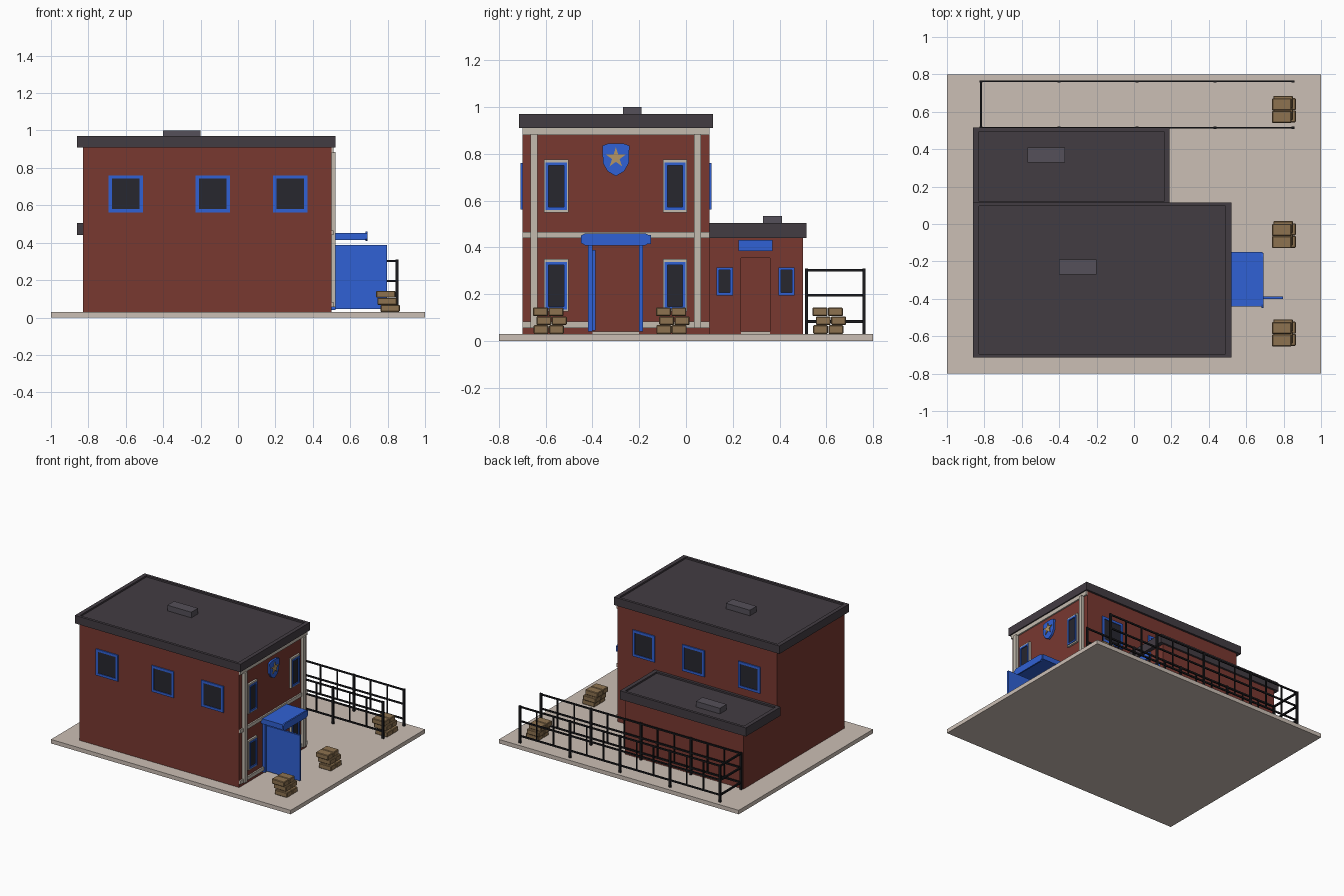
import bpy, bmesh
from math import sin, cos, pi
from mathutils import Matrix, Vector

if "Cube" in bpy.data.objects:
    bpy.data.objects.remove(bpy.data.objects["Cube"])


def material(name, rgb):
    m = bpy.data.materials.new(name)
    m.diffuse_color = (*rgb, 1)
    m.use_nodes = True
    m.node_tree.nodes["Principled BSDF"].inputs["Base Color"].default_value = m.diffuse_color
    return m


BRICK = material("brick", (0.19, 0.04, 0.03))
ROOF = material("roof", (0.055, 0.045, 0.055))
VENT = material("vent", (0.09, 0.08, 0.1))
BLUE = material("blue", (0.03, 0.12, 0.66))
CREAM = material("cream", (0.55, 0.5, 0.43))
PAVING = material("paving", (0.6, 0.52, 0.46))
SACK = material("sack", (0.27, 0.17, 0.08))
IRON = material("iron", (0.01, 0.01, 0.012))
GLASS = material("glass", (0.02, 0.02, 0.028))
GOLD = material("gold", (0.45, 0.3, 0.13))


def finish(name, bm, mat):
    me = bpy.data.meshes.new(name)
    bm.to_mesh(me)
    bm.free()
    me.materials.append(mat)
    ob = bpy.data.objects.new(name, me)
    bpy.context.collection.objects.link(ob)
    return ob


def boxes(name, mat, *extents):
    """One object from boxes given as (x0, x1, y0, y1, z0, z1)."""
    bm = bmesh.new()
    for x0, x1, y0, y1, z0, z1 in extents:
        mtx = Matrix.Translation(((x0 + x1) / 2, (y0 + y1) / 2, (z0 + z1) / 2))
        mtx = mtx @ Matrix.Diagonal((x1 - x0, y1 - y0, z1 - z0, 1))
        bmesh.ops.create_cube(bm, size=1, matrix=mtx)
    return finish(name, bm, mat)


def plate(name, mat, profile, x0, x1):
    """Extrude a (y, z) profile along x."""
    bm = bmesh.new()
    f = bm.faces.new([bm.verts.new((x0, y, z)) for y, z in profile])
    ext = bmesh.ops.extrude_face_region(bm, geom=[f])
    vs = [v for v in ext["geom"] if isinstance(v, bmesh.types.BMVert)]
    bmesh.ops.translate(bm, verts=vs, vec=Vector((x1 - x0, 0, 0)))
    bmesh.ops.recalc_face_normals(bm, faces=bm.faces)
    return finish(name, bm, mat)


def room(name, x0, x1, y0, y1, top, d0, d1, dtop, t=0.02):
    """Hollow walls with a doorway d0..d1 in the +x wall, and a floor."""
    z = 0.03
    boxes(name + "_walls", BRICK,
          (x0, x0 + t, y0, y1, z, top),
          (x0 + t, x1 - t, y0, y0 + t, z, top), (x0 + t, x1 - t, y1 - t, y1, z, top),
          (x1 - t, x1, y0, d0, z, top), (x1 - t, x1, d1, y1, z, top),
          (x1 - t, x1, d0, d1, dtop, top))
    boxes(name + "_floor", CREAM, (x0 + t, x1 - 0.001, y0 + t, y1 - t, z, z + 0.01))


def roof(name, x0, x1, y0, y1, z0, z1, vx, vy, r=0.03):
    boxes(name + "_slab", ROOF, (x0 + r, x1 - r, y0 + 0.02, y1 - 0.02, z0, z1 - 0.012))
    boxes(name + "_parapet", ROOF,
          (x0, x0 + r, y0, y1, z0, z1), (x1 - r, x1, y0, y1, z0, z1),
          (x0 + r, x1 - r, y0, y0 + 0.02, z0, z1), (x0 + r, x1 - r, y1 - 0.02, y1, z0, z1))
    boxes(name + "_vent", VENT, (vx - 0.1, vx + 0.1, vy - 0.04, vy + 0.04, z1 - 0.012, z1 + 0.03))


def frame(a0, a1, z0, z1, w):
    """Four bars of a rectangular frame as (a0, a1, z0, z1)."""
    return [(a0, a0 + w, z0, z1), (a1 - w, a1, z0, z1),
            (a0 + w, a1 - w, z0, z0 + w), (a0 + w, a1 - w, z1 - w, z1)]


def window_x(name, x, y0, y1, z0, z1, w):
    boxes(name + "_frame", BLUE, *[(x - 0.005, x + 0.012, *b) for b in frame(y0, y1, z0, z1, w)])
    boxes(name + "_glass", GLASS, (x - 0.005, x + 0.005, y0 + w, y1 - w, z0 + w, z1 - w))


# Paved base
boxes("base", PAVING, (-1, 1, -0.8, 0.8, 0, 0.03))

# Main building and annex
room("main", -0.83, 0.5, -0.7, 0.1, 0.91, -0.4, -0.2, 0.41)
room("annex", -0.83, 0.16, 0.1, 0.5, 0.44, 0.235, 0.36, 0.355)
roof("main_roof", -0.86, 0.52, -0.715, 0.115, 0.91, 0.97, -0.3, -0.23)
roof("annex_roof", -0.86, 0.19, 0.1, 0.515, 0.44, 0.505, -0.47, 0.37)

# Cream bands and pilasters on the entrance side
boxes("trim_bands", CREAM,
      (0.5, 0.511, -0.7, 0.1, 0.88, 0.91), (0.5, 0.511, -0.7, 0.1, 0.44, 0.466),
      (0.5, 0.511, -0.7, -0.4, 0.055, 0.082), (0.5, 0.511, -0.2, 0.1, 0.055, 0.082))
boxes("pilasters", CREAM,
      *[(0.5, 0.522, y - 0.015, y + 0.015, 0.055, 0.885) for y in (-0.65, 0.05)])

# Entrance side windows with cream surrounds
for i, (y, z) in enumerate([(y, z) for y in (-0.555, -0.047) for z in (0.125, 0.55)]):
    boxes(f"window_surround_{i}", CREAM,
          *[(0.5, 0.514, *b) for b in frame(y - 0.052, y + 0.052, z, z + 0.225, 0.012)])
    window_x(f"entrance_window_{i}", 0.507, y - 0.045, y + 0.045, z + 0.01, z + 0.212, 0.012)

# Annex windows and blank sign
for i, y in enumerate((0.165, 0.43)):
    window_x(f"annex_window_{i}", 0.162, y - 0.035, y + 0.035, 0.195, 0.315, 0.012)
boxes("annex_sign", BLUE, (0.16, 0.178, 0.225, 0.37, 0.385, 0.432))

# Long side windows, both sides
for s, yw in ((-1, -0.7), (1, 0.1)):
    for i, x in enumerate((-0.6, -0.135, 0.28)):
        ya, yb = sorted((yw, yw + s * 0.008))
        boxes(f"side_window_frame_{s}_{i}", BLUE,
              *[(a, b, ya, yb, c, d) for a, b, c, d in frame(x - 0.092, x + 0.092, 0.562, 0.76, 0.018)])
        ya, yb = sorted((yw, yw + s * 0.003))
        boxes(f"side_window_glass_{s}_{i}", GLASS, (x - 0.074, x + 0.074, ya, yb, 0.58, 0.742))

# Door frame, open door, canopy and blank sign board
boxes("door_frame", BLUE, (0.49, 0.52, -0.42, -0.4, 0.04, 0.42), (0.49, 0.52, -0.2, -0.183, 0.04, 0.42))
boxes("open_door", BLUE, (0.515, 0.797, -0.402, -0.388, 0.045, 0.388))
boxes("canopy", BLUE, (0.5, 0.687, -0.442, -0.15, 0.415, 0.453))
plate("sign_board", BLUE, [(-0.45, 0.42), (-0.43, 0.408), (-0.175, 0.408), (-0.155, 0.42),
                           (-0.155, 0.45), (-0.175, 0.46), (-0.43, 0.46), (-0.45, 0.45)], 0.682, 0.693)

# Shield with star
half = [(0, 0.705), (0.035, 0.725), (0.055, 0.76), (0.058, 0.835), (0.03, 0.845)]
plate("shield", BLUE, [(-0.3 + y, z) for y, z in half]
      + [(-0.3 - y, z) for y, z in reversed(half[1:])], 0.5, 0.515)
plate("star", GOLD, [(-0.3 + r * sin(k * pi / 5), 0.783 + r * cos(k * pi / 5))
                     for k in range(10) for r in [0.017 if k % 2 else 0.045]], 0.515, 0.521)

# Stacks of sacks, two per layer
for n, y in enumerate((-0.587, -0.062, 0.608)):
    sacks = []
    for j, (x0, x1, dy) in enumerate([(0.762, 0.865, 0), (0.745, 0.85, 0.012), (0.738, 0.842, -0.002)]):
        for s in (-1, 1):
            c = y + dy + s * 0.033
            z = 0.03 + j * 0.038
            sacks.append((x0, x1, c - 0.032, c + 0.032, z, z + 0.037))
    ob = boxes(f"sack_stack_{n}", SACK, *sacks)
    bev = ob.modifiers.new("soft_edges", "BEVEL")
    bev.width, bev.segments = 0.004, 1

# Fence: two long runs joined at the rear end
posts = [-0.818 + 0.417 * i for i in range(5)]
bars = []
for y in (0.515, 0.762):
    bars += [(x - 0.008, x + 0.008, y - 0.006, y + 0.006, 0.03, 0.31) for x in posts]
    bars += [(-0.818, 0.85, y - 0.004, y + 0.004, z - 0.006, z + 0.006) for z in (0.083, 0.195, 0.302)]
    bars += [(p + d - 0.004, p + d + 0.004, y - 0.004, y + 0.004, 0.083, 0.302)
             for p in posts[:-1] for d in (0.139, 0.278)]
bars += [(-0.824, -0.812, 0.515, 0.762, z - 0.006, z + 0.006) for z in (0.083, 0.195, 0.302)]
boxes("fence", IRON, *bars)
